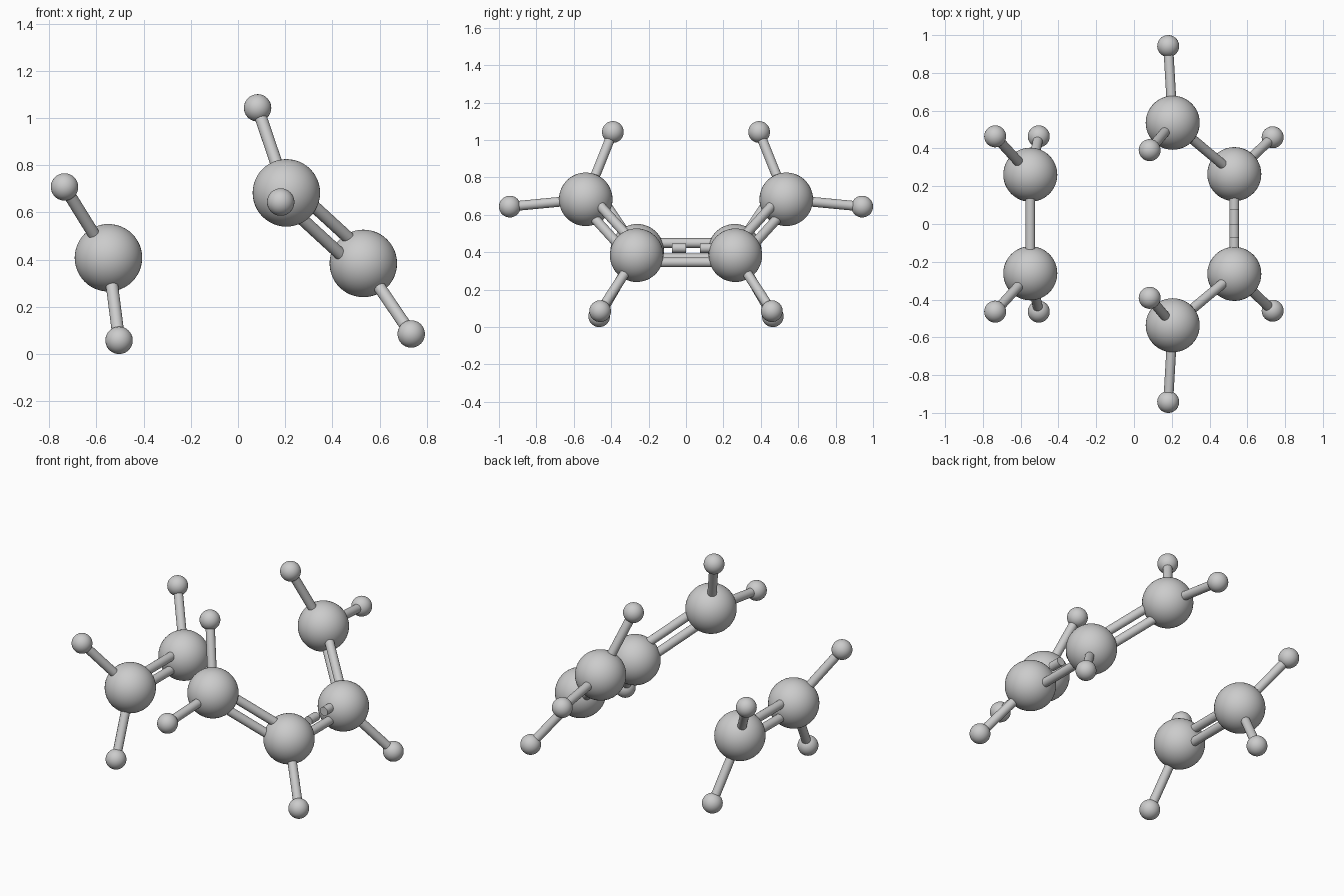
import bpy
from mathutils import Vector

if "Cube" in bpy.data.objects:
    bpy.data.objects.remove(bpy.data.objects["Cube"])

R_BIG, R_SMALL, R_BOND, GAP = 0.143, 0.058, 0.026, 0.041


def ball(name, pos, radius):
    bpy.ops.mesh.primitive_uv_sphere_add(segments=48, ring_count=24, radius=radius, location=pos)
    bpy.context.object.name = name
    bpy.ops.object.shade_smooth()


def rod(name, a, b):
    a, b = Vector(a), Vector(b)
    d = b - a
    bpy.ops.mesh.primitive_cylinder_add(vertices=24, radius=R_BOND, depth=d.length,
                                        location=(a + b) / 2)
    o = bpy.context.object
    o.name = name
    o.rotation_euler = d.to_track_quat('Z', 'Y').to_euler()
    bpy.ops.object.shade_smooth_by_angle()


def offset(a, b):
    # direction nearest to vertical that is square to the bond
    d = (Vector(b) - Vector(a)).normalized()
    z = Vector((0, 0, 1))
    return (z - d * z.dot(d)).normalized() * GAP


def double_rod(name, a, b):
    n = offset(a, b)
    for s, tag in ((1, "upper"), (-1, "lower")):
        rod(f"{name}_{tag}", Vector(a) + n * s, Vector(b) + n * s)


# Large atoms with the small atoms attached to each (y > 0 half)
atoms = {
    "pair": ((-0.549, 0.261, 0.408), [(-0.735, 0.464, 0.708), (-0.504, 0.464, 0.058)]),
    "inner": ((0.531, 0.264, 0.384), [(0.734, 0.459, 0.085)]),
    "outer": ((0.205, 0.536, 0.683), [(0.083, 0.391, 1.043), (0.181, 0.942, 0.644)]),
}


def side(p, s):
    return Vector((p[0], p[1] * s, p[2]))


for s, tag in ((1, "back"), (-1, "front")):
    for name, (c, smalls) in atoms.items():
        ball(f"{name}_carbon_{tag}", side(c, s), R_BIG)
        for i, h in enumerate(smalls):
            ball(f"{name}_hydrogen_{i}_{tag}", side(h, s), R_SMALL)
            rod(f"{name}_single_bond_{i}_{tag}", side(c, s), side(h, s))
    double_rod(f"chain_double_bond_{tag}", side(atoms["outer"][0], s), side(atoms["inner"][0], s))

# Double bond of the two-carbon molecule
p = atoms["pair"][0]
double_rod("pair_double_bond", side(p, -1), side(p, 1))

# Middle bond of the chain: solid rod below, dashed rod above
x, y, z = atoms["inner"][0]
rod("middle_bond_solid", (x, -y, z - GAP + 0.003), (x, y, z - GAP + 0.003))
for i, y0 in enumerate((-0.225, -0.075, 0.075)):
    rod(f"middle_bond_dash_{i}", (x, y0, z + GAP - 0.003), (x, y0 + 0.075, z + GAP - 0.003))
